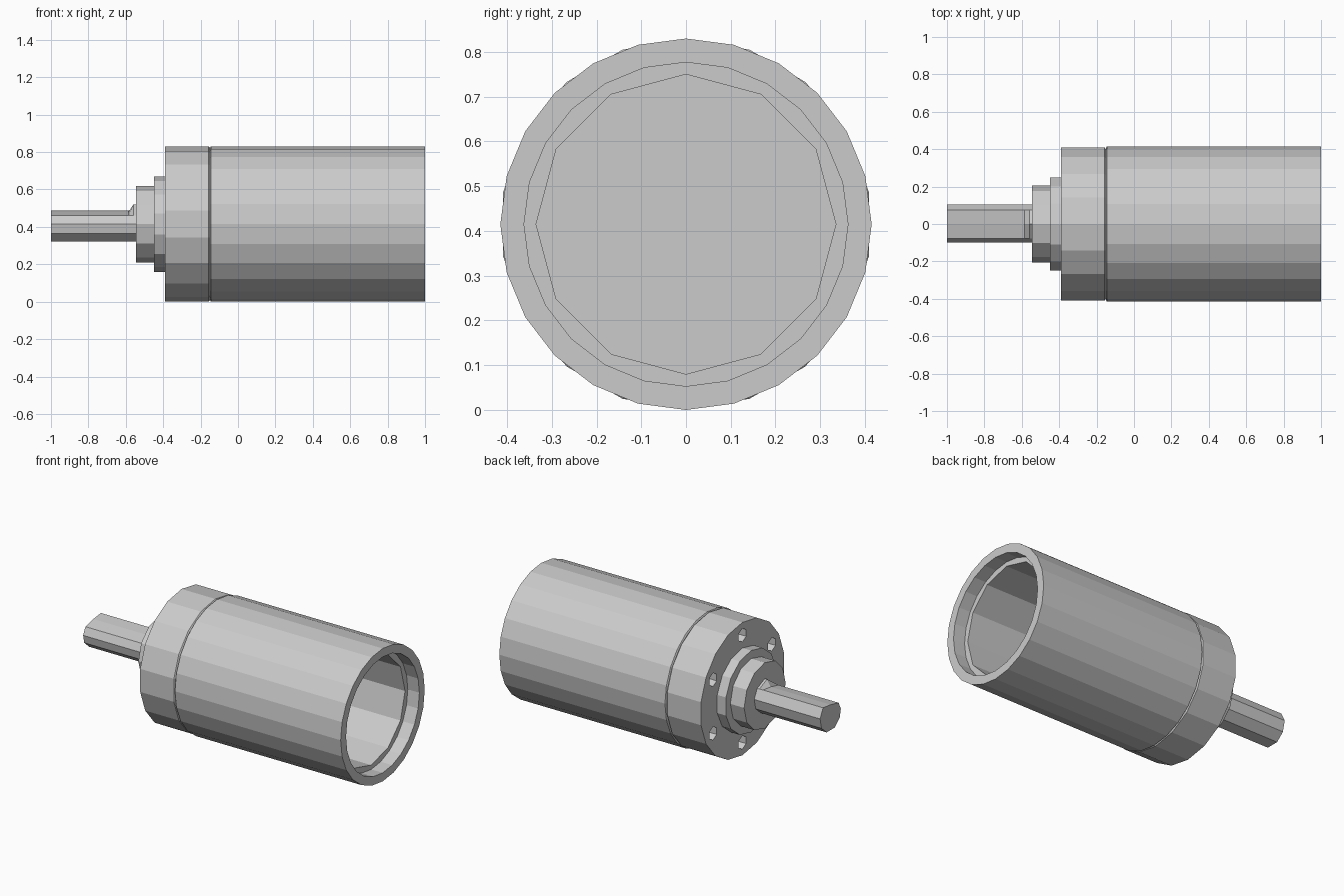
import bpy, bmesh
from math import sin, cos, pi

if "Cube" in bpy.data.objects:
    bpy.data.objects.remove(bpy.data.objects["Cube"], do_unlink=True)

AXIS_Z = 0.415

grey = bpy.data.materials.new("plain grey")
grey.use_nodes = True
colour = (0.6, 0.6, 0.6, 1)
grey.diffuse_color = colour
grey.node_tree.nodes["Principled BSDF"].inputs["Base Color"].default_value = colour


def ring(radius, sides, y=0, z=0):
    """Polygon across the main axis with one corner at the top."""
    return [(y + radius * sin(2 * pi * i / sides), z + radius * cos(2 * pi * i / sides))
            for i in range(sides)]


def loft(name, sections):
    """Closed solid through (x, polygon) sections with equal corner counts."""
    bm = bmesh.new()
    loops = [[bm.verts.new((x, y, AXIS_Z + z)) for y, z in poly] for x, poly in sections]
    for a, b in zip(loops, loops[1:]):
        for i in range(len(a)):
            j = (i + 1) % len(a)
            bm.faces.new((a[i], a[j], b[j], b[i]))
    bm.faces.new(loops[0])
    bm.faces.new(loops[-1])
    bmesh.ops.recalc_face_normals(bm, faces=bm.faces)
    mesh = bpy.data.meshes.new(name)
    bm.to_mesh(mesh)
    bm.free()
    mesh.materials.append(grey)
    obj = bpy.data.objects.new(name, mesh)
    bpy.context.collection.objects.link(obj)
    return obj


def turned(name, sides, profile):
    return loft(name, [(x, ring(r, sides)) for x, r in profile])


def cut(target, cutter):
    mod = target.modifiers.new(cutter.name, "BOOLEAN")
    mod.operation = "DIFFERENCE"
    mod.solver = "EXACT"
    mod.object = cutter
    cutter.hide_render = True
    cutter.hide_viewport = True
    cutter.display_type = "WIRE"


# Motor casing with a stepped open end
casing = turned("motor_casing", 24, [(-0.15, 0.407), (-0.145, 0.415), (1, 0.415)])
cut(casing, turned("rim_recess_cutter", 24, [(0.92, 0.362), (1.1, 0.362)]))
cut(casing, turned("bore_cutter", 12, [(-0.1, 0.335), (0.95, 0.335)]))

# Gearbox with six mounting holes in its face
gearbox = turned("gearbox", 18, [(-0.39, 0.415), (-0.157, 0.415), (-0.15, 0.407)])
for i, (y, z) in enumerate(ring(0.335, 6)):
    hole = ring(0.042, 6, y, z)
    cut(gearbox, loft(f"mounting_hole_cutter_{i + 1}", [(-0.5, hole), (-0.27, hole)]))

# Stepped bosses
turned("large_boss", 14, [(-0.45, 0.255), (-0.385, 0.255)])
turned("small_boss", 12, [(-0.545, 0.205), (-0.445, 0.205)])

# Output shaft, flattened on top up to a short full-round collar
lower = [(0.075, 0.073), (0.105, 0.015), (0.09, -0.05), (0.04, -0.094),
         (-0.04, -0.094), (-0.09, -0.05), (-0.1, 0), (-0.078, 0.046)]
flat = lower + [(0, 0.064)]
full = lower + [(0, 0.105)]
loft("output_shaft", [(-1, flat), (-0.585, flat), (-0.56, full), (-0.54, full)])
